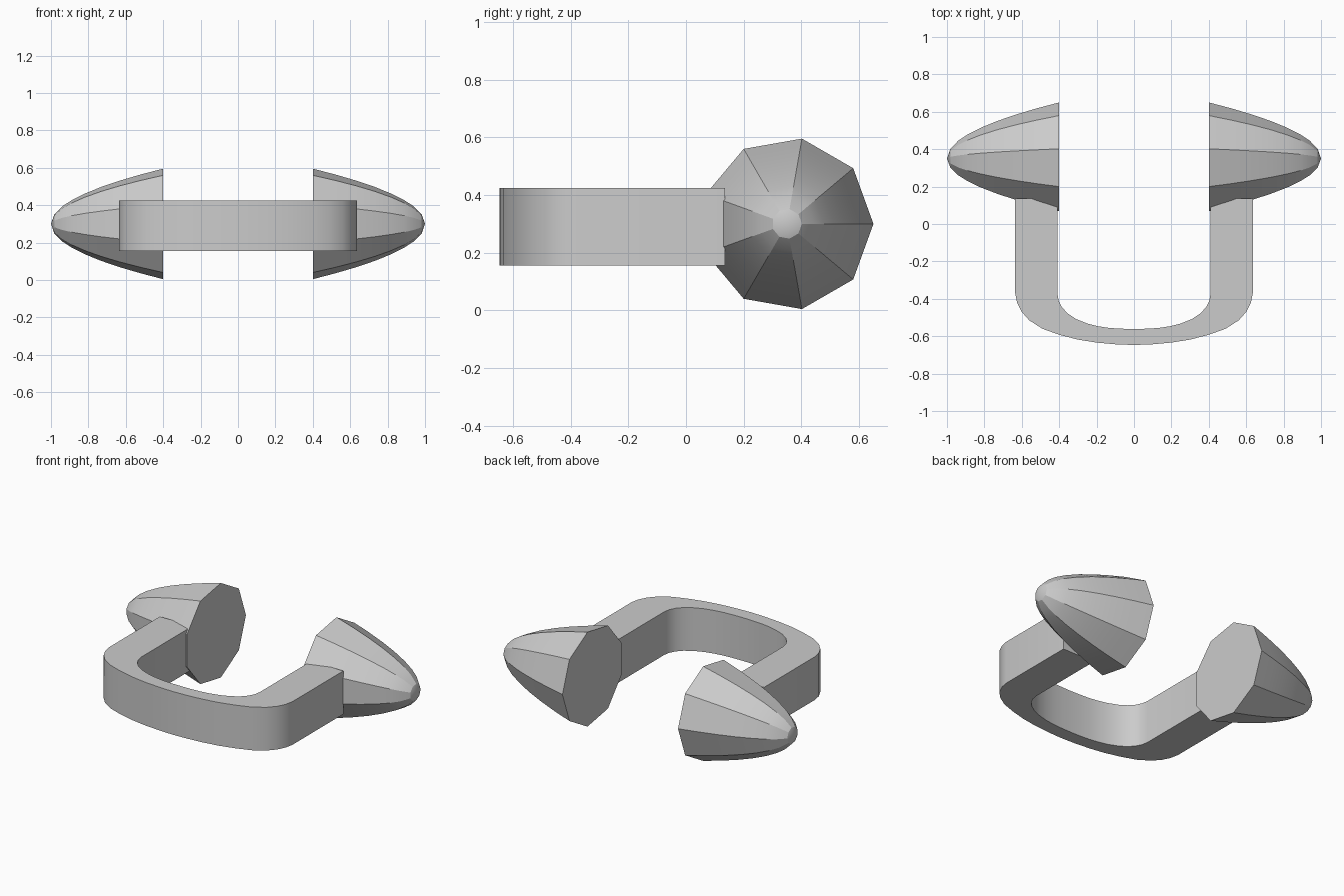
import bpy, bmesh, math

if "Cube" in bpy.data.objects:
    bpy.data.objects.remove(bpy.data.objects["Cube"])

SIDES = 9


def finish(bm, name):
    bmesh.ops.recalc_face_normals(bm, faces=bm.faces)
    mesh = bpy.data.meshes.new(name)
    bm.to_mesh(mesh)
    bm.free()
    obj = bpy.data.objects.new(name, mesh)
    bpy.context.collection.objects.link(obj)
    bpy.ops.object.select_all(action='DESELECT')
    obj.select_set(True)
    bpy.context.view_layer.objects.active = obj
    bpy.ops.object.shade_smooth_by_angle(angle=math.radians(25))
    return obj


def end_cone(name, side):
    # nine-sided parabolic cone lying along x, flat face inward
    bm = bmesh.new()
    rings = []
    for x in (0.40, 0.52, 0.63, 0.73, 0.82, 0.89, 0.94, 0.982):
        r = 0.30 * math.sqrt((1 - x) / 0.6)
        rings.append([bm.verts.new((side * x,
                                    0.35 + r * math.cos(math.tau * i / SIDES),
                                    0.30 + r * math.sin(math.tau * i / SIDES)))
                      for i in range(SIDES)])
    for a, b in zip(rings, rings[1:]):
        for i in range(SIDES):
            j = (i + 1) % SIDES
            bm.faces.new((a[i], a[j], b[j], b[i]))
    bm.faces.new(rings[0])
    tip = bm.verts.new((side, 0.35, 0.30))
    for i in range(SIDES):
        bm.faces.new((rings[-1][i], rings[-1][(i + 1) % SIDES], tip))
    return finish(bm, name)


def mirrored(half):
    # complete a right-hand half path that ends on x = 0
    return half + [(-x, y) for x, y in reversed(half[:-1])]


def u_band(name, z0, z1):
    # U-shaped band, thick arms and a thinner front
    outer = mirrored([(0.635, 0.135), (0.635, -0.37), (0.625, -0.42), (0.60, -0.47),
                      (0.56, -0.515), (0.49, -0.56), (0.40, -0.592), (0.30, -0.618),
                      (0.20, -0.634), (0.10, -0.643), (0, -0.647)])
    inner = mirrored([(0.41, 0.135), (0.41, -0.37), (0.403, -0.41), (0.385, -0.445),
                      (0.355, -0.478), (0.31, -0.508), (0.25, -0.532), (0.19, -0.547),
                      (0.13, -0.556), (0.06, -0.56), (0, -0.561)])
    bm = bmesh.new()
    o0, o1, i0, i1 = [[bm.verts.new((x, y, z)) for x, y in path]
                      for path in (outer, inner) for z in (z0, z1)]
    for k in range(len(outer) - 1):
        for a, b in ((o0, o1), (o1, i1), (i1, i0), (i0, o0)):
            bm.faces.new((a[k], a[k + 1], b[k + 1], b[k]))
    for k in (0, -1):
        bm.faces.new((o0[k], o1[k], i1[k], i0[k]))
    return finish(bm, name)


end_cone("right_cone", 1)
end_cone("left_cone", -1)
u_band("curved_band", 0.155, 0.425)
